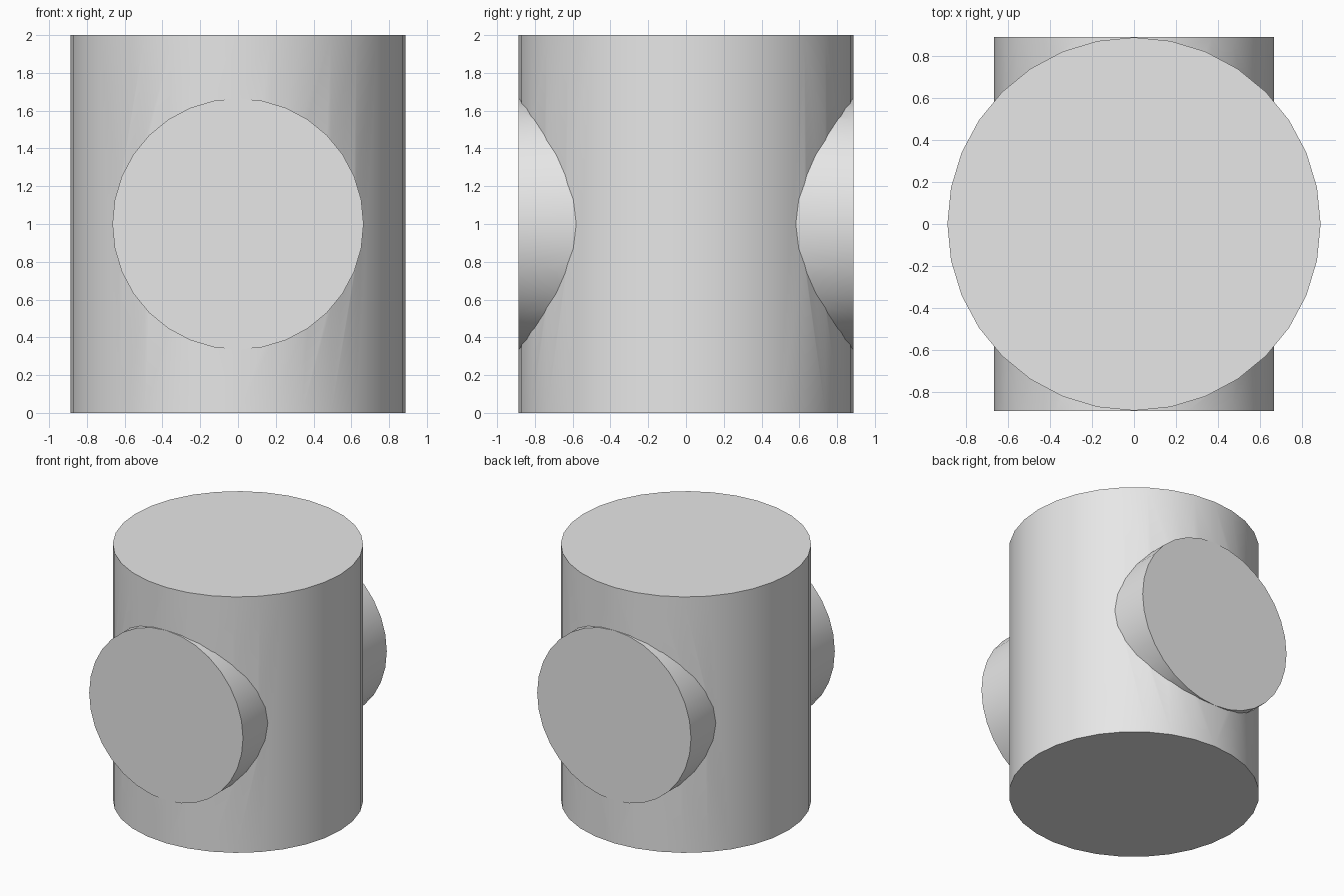
import bpy
from math import radians

SIDES = 32
MAIN_RADIUS = 0.887
CROSS_RADIUS = 0.665

cube = bpy.data.objects.get("Cube")
if cube:
    bpy.data.objects.remove(cube, do_unlink=True)

# Plain grey material
grey = bpy.data.materials.new("plain grey")
grey.use_nodes = True
colour = (0.8, 0.8, 0.8, 1)
grey.diffuse_color = colour
grey.node_tree.nodes["Principled BSDF"].inputs["Base Color"].default_value = colour


def cylinder(name, radius, length, tilt=0):
    bpy.ops.mesh.primitive_cylinder_add(
        vertices=SIDES, radius=radius, depth=length,
        location=(0, 0, 1), rotation=(tilt, 0, 0))
    part = bpy.context.object
    part.name = name
    part.data.materials.append(grey)
    return part


# Upright cylinder and the horizontal one that crosses it front to back
body = cylinder("upright_cylinder", MAIN_RADIUS, 2)
cross = cylinder("cross_cylinder", CROSS_RADIUS, 2 * MAIN_RADIUS + 0.002, radians(90))

# Fuse both into one solid
union = body.modifiers.new("fuse", "BOOLEAN")
union.operation = "UNION"
union.solver = "EXACT"
union.object = cross
bpy.ops.object.select_all(action="DESELECT")
body.select_set(True)
bpy.context.view_layer.objects.active = body
bpy.ops.object.modifier_apply(modifier=union.name)
bpy.data.objects.remove(cross, do_unlink=True)

# Smooth walls, sharp rims and seams
body.name = "crossed_cylinders"
bpy.ops.object.shade_smooth_by_angle(angle=radians(30))
